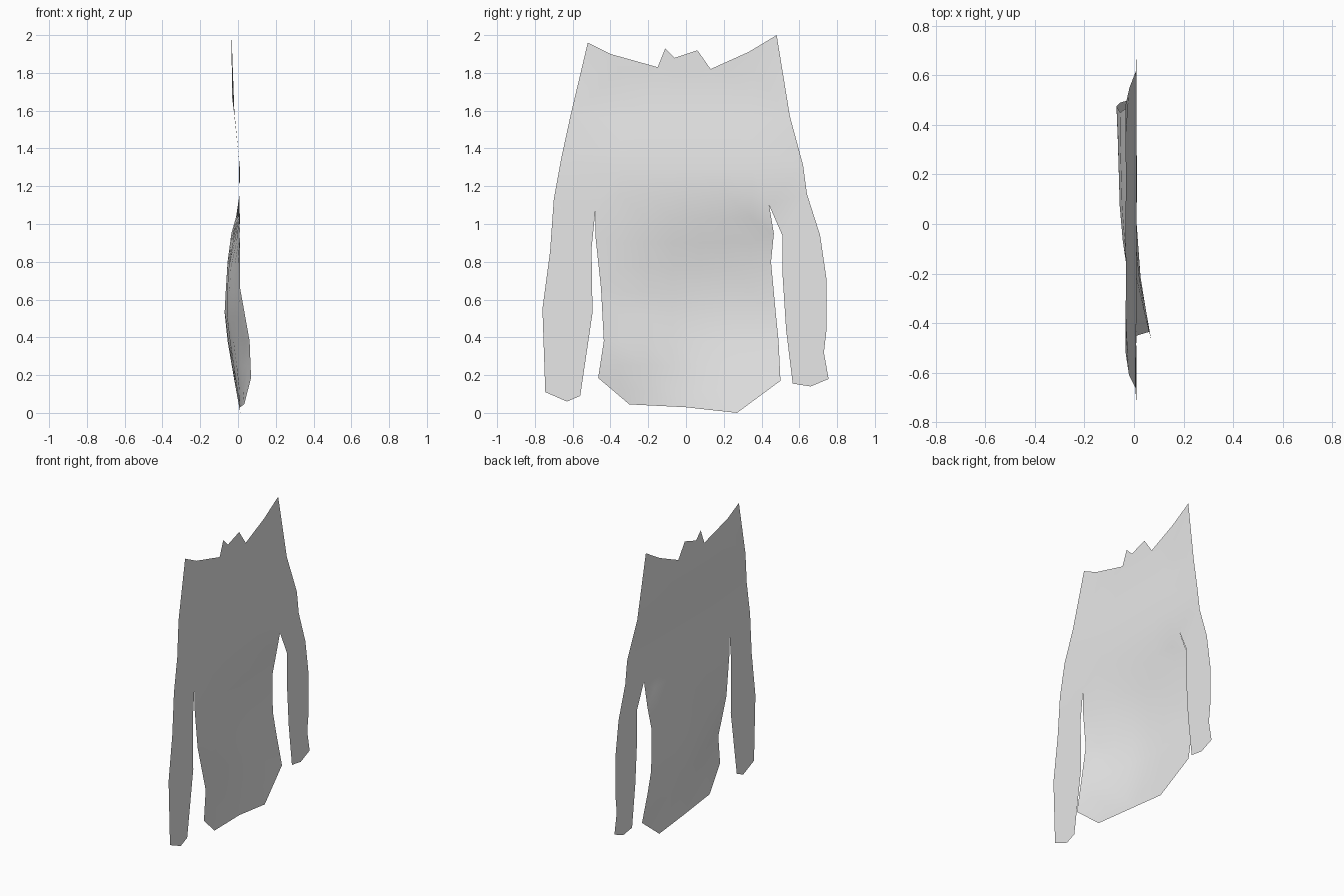
import bpy
import bmesh
from mathutils import Vector
from mathutils.geometry import delaunay_2d_cdt

cube = bpy.data.objects.get("Cube")
if cube:
    bpy.data.objects.remove(cube, do_unlink=True)

# Flat pattern of the long-sleeved shirt, as (y, z) runs around its border
neck_edge = [(-.52, 1.96), (-.4, 1.9), (-.15, 1.83), (-.11, 1.93), (-.06, 1.88),
             (.06, 1.92), (.13, 1.82), (.33, 1.91), (.48, 2)]
far_sleeve = [(.55, 1.57), (.62, 1.31), (.64, 1.16), (.71, .94), (.745, .7),
              (.745, .45), (.73, .32), (.755, .18), (.66, .14), (.565, .155),
              (.53, .44), (.51, .75), (.51, .94)]
body_edge = [(.44, 1.1), (.465, .95), (.45, .8), (.475, .53), (.49, .38), (.5, .17),
             (.27, 0), (0, .03), (-.3, .045), (-.465, .185), (-.435, .38),
             (-.45, .66), (-.48, .94), (-.478, 1.09)]
near_sleeve = [(-.5, .87), (-.495, .53), (-.56, .09), (-.63, .06), (-.745, .11),
               (-.76, .55), (-.72, .85), (-.7, 1.13), (-.66, 1.35), (-.61, 1.58)]

# Depth profiles of the cloth, as (z, x)
chest_fold = [(1.1, .008), (1.3, .01), (1.55, -.015), (1.65, -.032), (2, -.034)]
near_fold = [(.05, .045), (.19, .07), (.38, .065), (.55, .012), (1.1, .008)]
middle_fold = [(0, .015), (.38, -.04), (.55, -.06), (.75, -.05), (1.1, .008)]
far_fold = [(0, .01), (.38, -.055), (.55, -.073), (.75, -.062), (.95, -.035), (1.1, .005)]


def sample(profile, z):
    """Read a profile at height z with straight interpolation."""
    if z <= profile[0][0]:
        return profile[0][1]
    for (za, xa), (zb, xb) in zip(profile, profile[1:]):
        if z <= zb:
            return xa + (xb - xa) * (z - za) / (zb - za)
    return profile[-1][1]


def depth(y, z):
    """Depth of the cloth at a point of the pattern."""
    if z >= 1.1:
        return sample(chest_fold, z)
    if y > .505 or y < -.485:
        return .01
    side = far_fold if y > 0 else near_fold
    blend = min(abs(y) / .45, 1)
    return sample(middle_fold, z) * (1 - blend) + sample(side, z) * blend


# Fill the pattern with a triangulated sheet that follows the folds
outline = neck_edge + far_sleeve + body_edge + near_sleeve
count = len(outline)
border = [(i, (i + 1) % count) for i in range(count)]
inner = [(-.35 + .14 * col, .12 + .13 * row) for col in range(6) for row in range(14)]
points = [Vector(p) for p in outline + inner]
flat, _, triangles, *_ = delaunay_2d_cdt(points, border, [], 1, 1e-5)

bm = bmesh.new()
verts = [bm.verts.new((depth(p.x, p.y), p.x, p.y)) for p in flat]
for triangle in triangles:
    bm.faces.new([verts[i] for i in triangle])
loose = [v for v in bm.verts if not v.link_faces]
bmesh.ops.delete(bm, geom=loose, context='VERTS')
for face in bm.faces:
    face.normal_update()
    if face.normal.x < 0:
        face.normal_flip()
    face.smooth = True

mesh = bpy.data.meshes.new("shirt_sheet")
bm.to_mesh(mesh)
bm.free()

# Plain light cloth
cloth = bpy.data.materials.new("light_grey_cloth")
cloth.use_nodes = True
colour = (.8, .8, .8, 1)
cloth.diffuse_color = colour
cloth.node_tree.nodes["Principled BSDF"].inputs["Base Color"].default_value = colour
mesh.materials.append(cloth)

shirt = bpy.data.objects.new("shirt_sheet", mesh)
bpy.context.collection.objects.link(shirt)
